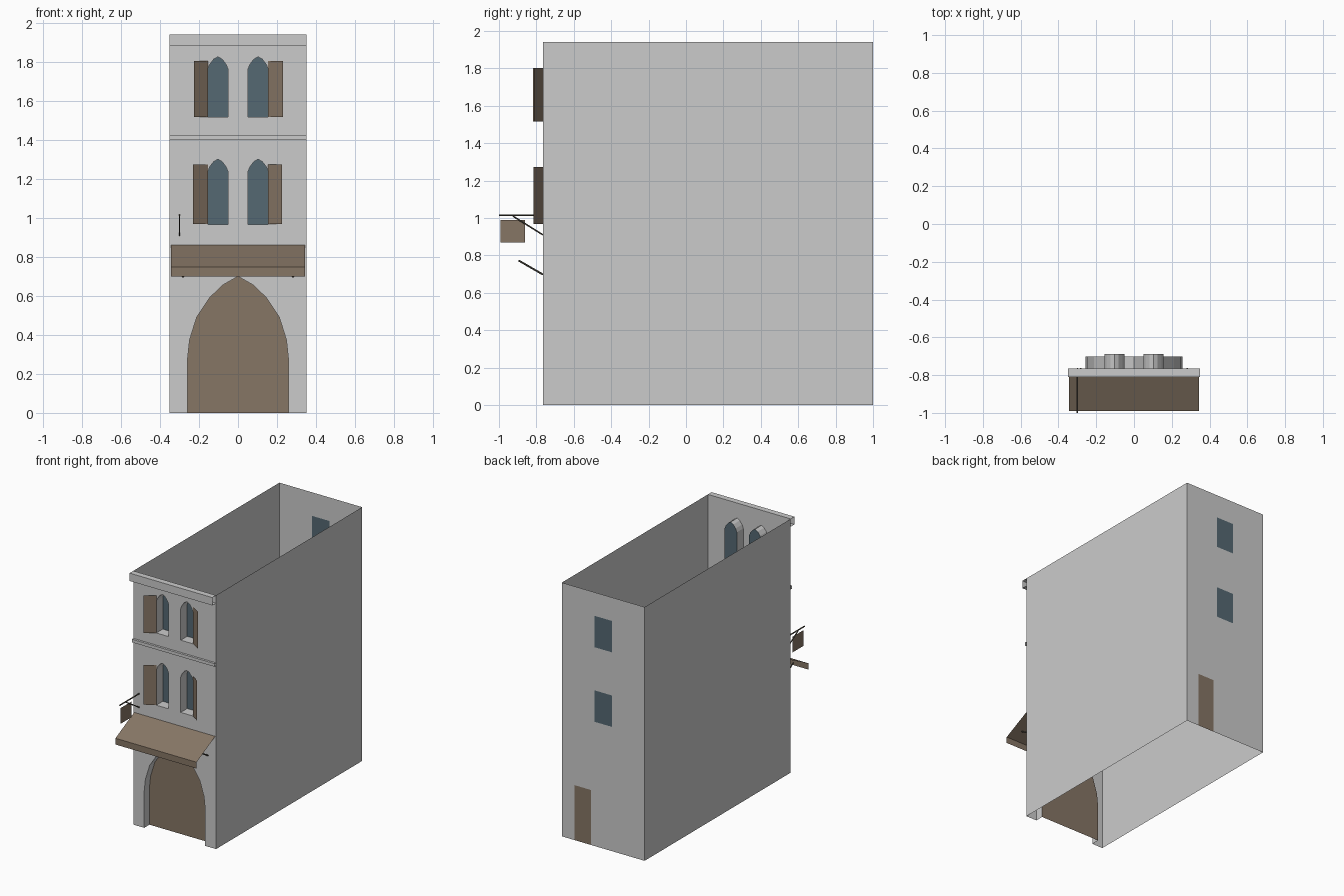
import bpy, bmesh, math
from mathutils import Vector

if "Cube" in bpy.data.objects:
    bpy.data.objects.remove(bpy.data.objects["Cube"])

W, H = 0.35, 1.94          # half width and height of the house
YF, YB = -0.765, 1.0       # front and back wall planes


def material(name, rgb):
    m = bpy.data.materials.new(name)
    m.diffuse_color = (*rgb, 1)
    m.use_nodes = True
    m.node_tree.nodes["Principled BSDF"].inputs["Base Color"].default_value = m.diffuse_color
    return m


wood = material("wood", (0.24, 0.18, 0.13))
glass = material("glass", (0.09, 0.14, 0.17))
iron = material("dark_iron", (0.09, 0.08, 0.06))


def finish(name, bm, mat=None):
    me = bpy.data.meshes.new(name)
    bm.to_mesh(me)
    bm.free()
    ob = bpy.data.objects.new(name, me)
    bpy.context.collection.objects.link(ob)
    if mat:
        me.materials.append(mat)
    return ob


def face(name, pts, mat=None):
    bm = bmesh.new()
    bm.faces.new([bm.verts.new(p) for p in pts])
    return finish(name, bm, mat)


def wall(name, outline, holes, y, normal):
    """Flat wall in the xz plane with openings."""
    bm = bmesh.new()
    for loop in [outline] + holes:
        vs = [bm.verts.new((x, y, z)) for x, z in loop]
        for a, b in zip(vs, vs[1:] + vs[:1]):
            bm.edges.new((a, b))
    bmesh.ops.triangle_fill(bm, edges=bm.edges[:], use_beauty=True, normal=normal)
    for f in bm.faces:
        f.normal_update()
        if f.normal.dot(Vector(normal)) < 0:
            f.normal_flip()
    return finish(name, bm)


def strip(name, profile, x0, x1, mat=None):
    """Open yz profile swept along x, without end caps."""
    bm = bmesh.new()
    rows = [[bm.verts.new((x, y, z)) for y, z in profile] for x in (x0, x1)]
    for i in range(len(profile) - 1):
        bm.faces.new((rows[0][i], rows[0][i + 1], rows[1][i + 1], rows[1][i]))
    return finish(name, bm, mat)


def bar(name, a, b, r, mat):
    a, b = Vector(a), Vector(b)
    bm = bmesh.new()
    bmesh.ops.create_cone(bm, cap_ends=True, segments=6, radius1=r, radius2=r,
                          depth=(b - a).length)
    ob = finish(name, bm, mat)
    ob.location = (a + b) / 2
    ob.rotation_euler = (b - a).to_track_quat('Z', 'Y').to_euler()
    return ob


def arch(cx, hw, base, spring, top, curve):
    """Pointed arch opening, from bottom left over the top to bottom right."""
    left = [(-hw * u, spring + (top - spring) * v) for u, v in curve]
    pts = [(-hw, base)] + left + [(-x, z) for x, z in left[-2::-1]] + [(hw, base)]
    return [(cx + x, z) for x, z in pts]


def recess(name, loop, depth, mat, sill=True):
    """Opening reveal plus the panel at its back."""
    bm = bmesh.new()
    f = [bm.verts.new((x, YF, z)) for x, z in loop]
    b = [bm.verts.new((x, YF + depth, z)) for x, z in loop]
    n = len(loop)
    for i in range(n if sill else n - 1):
        j = (i + 1) % n
        bm.faces.new((f[i], b[i], b[j], f[j]))
    finish(name + "_reveal", bm)
    face(name, [(x, YF + depth, z) for x, z in reversed(loop)], mat)


# Front wall with arched doorway and four pointed windows
door_curve = [(1, 0), (.96, .226), (.82, .5), (.56, .74), (.31, .89), (0, 1)]
win_curve = [(1, 0), (.8, .4), (.42, .8), (0, 1)]
door = arch(0, 0.258, 0, 0.28, 0.70, door_curve)
windows = [arch(cx, 0.052, b, t - 0.065, t, win_curve)
           for b, t in ((0.965, 1.30), (1.517, 1.825)) for cx in (-0.103, 0.103)]
wall("front_wall", [(-W, 0)] + door + [(W, 0), (W, H), (-W, H)], windows, YF, (0, -1, 0))
recess("front_door", door, 0.063, wood, sill=False)
for w in windows:
    recess("front_window", w, 0.078, glass)

# Side walls; the shell is open above and below
face("right_wall", [(W, YF, 0), (W, YB, 0), (W, YB, H), (W, YF, H)])
face("left_wall", [(-W, YB, 0), (-W, YF, 0), (-W, YF, H), (-W, YB, H)])

# Back wall with flush windows and a small door
def rect(x0, x1, z0, z1):
    return [(x0, z0), (x1, z0), (x1, z1), (x0, z1)]

back_windows = [rect(-.075, .075, .95, 1.19), rect(-.075, .075, 1.52, 1.76)]
back_door = (0.105, 0.245, 0.42)
xa, xb, dz = back_door
wall("back_wall", [(-W, 0), (xa, 0), (xa, dz), (xb, dz), (xb, 0), (W, 0), (W, H), (-W, H)],
     back_windows, YB, (0, 1, 0))
for r in back_windows:
    face("back_window", [(x, YB, z) for x, z in reversed(r)], glass)
face("back_door", [(x, YB, z) for x, z in reversed(rect(xa, xb, 0, dz))], wood)

# Cornice and string course
strip("cornice", [(YF, H), (-0.81, H), (-0.81, 1.88), (YF, 1.88)], -W, W)
strip("string_course", [(YF, 1.424), (-0.782, 1.424), (-0.782, 1.40), (YF, 1.40)], -W, W)

# Shutters swung open at slightly different angles
for side, dx, dy, z0, z1 in ((-1, .076, .048, .967, 1.272), (1, .071, .050, .967, 1.272),
                             (-1, .072, .052, 1.517, 1.803), (1, .076, .048, 1.517, 1.803)):
    x = side * 0.154
    face("shutter", [(x, YF, z0), (x + side * dx, YF - dy, z0),
                     (x + side * dx, YF - dy, z1), (x, YF, z1)][::-side], wood)

# Awning with valance and two struts
strip("awning", [(YF, 0.86), (-0.99, 0.748), (-0.99, 0.70)], -0.343, 0.343, wood)
for x in (-0.282, 0.282):
    bar("awning_strut", (x, YF, 0.698), (x, -0.895, 0.773), 0.005, iron)

# Hanging sign on a braced bracket
sx = -0.30
bar("sign_bracket", (sx, YF, 1.015), (sx, -1.0, 1.015), 0.005, iron)
bar("sign_brace", (sx, YF, 0.91), (sx, -0.925, 1.01), 0.004, iron)
face("hanging_sign", [(sx, -0.992, .87), (sx, -0.86, .87), (sx, -0.86, .99), (sx, -0.992, .99)], wood)
